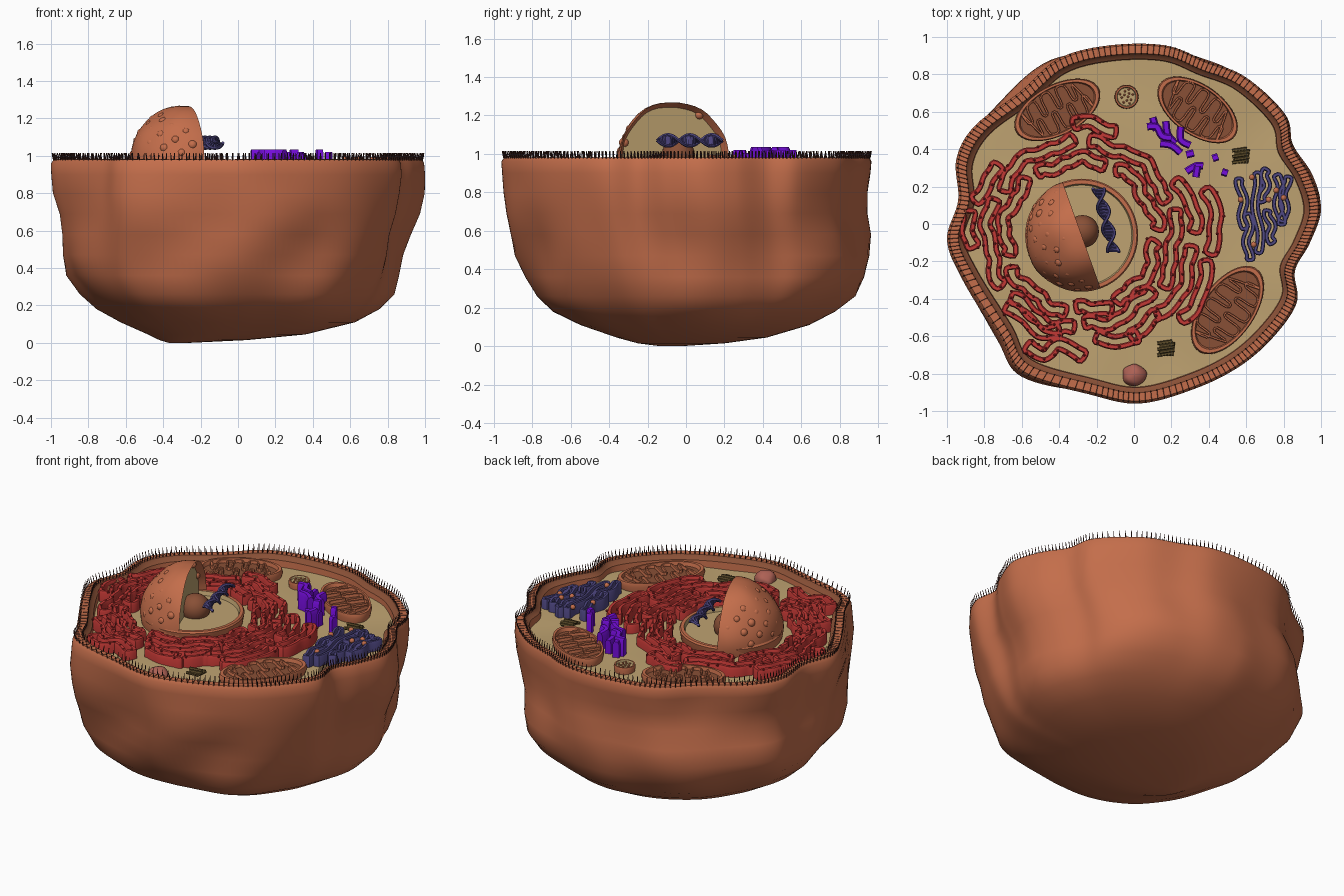
import bpy, bmesh, random
from math import sin, cos, pi, radians, atan2, sqrt
from mathutils import Vector, Matrix, noise

random.seed(4)
old = bpy.data.objects.get("Cube")
if old:
    bpy.data.objects.remove(old, do_unlink=True)


def material(name, r, g, b):
    m = bpy.data.materials.new(name)
    m.use_nodes = True
    m.diffuse_color = (r, g, b, 1)
    m.node_tree.nodes["Principled BSDF"].inputs["Base Color"].default_value = (r, g, b, 1)
    return m


ORANGE = material("membrane orange", .55, .155, .07)
TAN = material("cytoplasm tan", .52, .365, .165)
RED = material("reticulum red", .54, .04, .035)
DARK_RED = material("ribosome dark red", .3, .018, .018)
BROWN = material("inner brown", .25, .08, .037)
VIOLET = material("vivid violet", .18, .004, .72)
BLUE = material("slate blue", .08, .065, .23)
DARK = material("lipid dark", .07, .022, .016)
PINK = material("dusty pink", .42, .12, .09)
OLIVE = material("dark olive", .12, .08, .025)
FLOOR = .915


# ---- helpers ----
def finish(name, bm, *mats, angle=40):
    bmesh.ops.recalc_face_normals(bm, faces=bm.faces)
    me = bpy.data.meshes.new(name)
    bm.to_mesh(me)
    bm.free()
    for m in mats:
        me.materials.append(m)
    me.shade_smooth()
    me.set_sharp_from_angle(angle=radians(angle))
    bpy.context.scene.collection.objects.link(bpy.data.objects.new(name, me))


def add(bm, rows, mat=0, ring=False, loop=True, caps=True):
    """Skin a list of point rows with quads."""
    vs = [[bm.verts.new(p) for p in r] for r in rows]
    if caps and not ring:
        bm.faces.new(vs[0])
        bm.faces.new(vs[-1]).material_index = mat[-1] if isinstance(mat, list) else mat
    if ring:
        vs.append(vs[0])
    n = len(vs[0])
    for i, (a, b) in enumerate(zip(vs, vs[1:])):
        for j in range(n if loop else n - 1):
            k = (j + 1) % n
            f = bm.faces.new((a[j], a[k], b[k], b[j]))
            f.material_index = mat[i] if isinstance(mat, list) else mat


def circle(n):
    return [(cos(2 * pi * k / n), sin(2 * pi * k / n)) for k in range(n)]


def smooth(pts, steps, closed=False):
    """Catmull-Rom curve through the points."""
    p = [Vector(q).to_3d() for q in pts]
    n = len(p)
    at = (lambda i: p[i % n]) if closed else (lambda i: p[max(0, min(n - 1, i))])
    out = []
    for i in range(n if closed else n - 1):
        a, b, c, d = (at(i + k) for k in (-1, 0, 1, 2))
        for s in range(steps):
            t = s / steps
            out.append(.5 * (2 * b + (c - a) * t + (2 * a - 5 * b + 4 * c - d) * t * t
                             + (3 * b - a - 3 * c + d) * t ** 3))
    return out if closed else out + [p[-1]]


def normals(path, closed):
    n, out = len(path), []
    for i in range(n):
        a = path[(i - 1) % n] if closed else path[max(0, i - 1)]
        b = path[(i + 1) % n] if closed else path[min(n - 1, i + 1)]
        t = b - a
        out.append(Vector((-t.y, t.x, 0)).normalized())
    return out


def wall(bm, path, w, z0, z1, closed=True):
    """Upright strip with a rounded top edge."""
    prof = ((-w, z0), (-w, z1 - w), (-w * .6, z1), (w * .6, z1), (w, z1 - w), (w, z0))
    add(bm, [[(p.x + n.x * o, p.y + n.y * o, z) for o, z in prof]
             for p, n in zip(path, normals(path, closed))], ring=closed)


def sausage(spine, w):
    """Closed outline around a spine."""
    ns = normals(spine, False)
    side = [p + n * w for p, n in zip(spine, ns)]
    back = [p - n * w for p, n in zip(spine, ns)][::-1]
    return smooth(side + back, 3, True)


def tube(bm, path, r, sides=6):
    rows = []
    for i, p in enumerate(path):
        t = (path[min(i + 1, len(path) - 1)] - path[max(i - 1, 0)]).normalized()
        u = (t.orthogonal() if abs(t.z) > .95 else t.cross(Vector((0, 0, 1)))).normalized()
        v = t.cross(u)
        rows.append([p + (u * c + v * s) * r for c, s in circle(sides)])
    add(bm, rows)


def ball(bm, pos, r, sub=1, squash=1):
    m = Matrix.Translation(pos) @ Matrix.Diagonal((1, 1, squash, 1))
    bmesh.ops.create_icosphere(bm, subdivisions=sub, radius=r, matrix=m)


# ---- cell body: wavy rim flowing down into a rounded lumpy base ----
outline = smooth([(1, .08), (.94, -.1), (.86, -.25), (.87, -.42), (.75, -.6), (.57, -.76),
                  (.33, -.88), (.03, -.96), (-.24, -.91), (-.6, -.8), (-.72, -.6), (-.92, -.28),
                  (-1, -.08), (-.94, .13), (-.95, .35), (-.85, .53), (-.61, .71), (-.4, .89),
                  (-.13, .96), (.17, .96), (.38, .88), (.6, .79), (.81, .59), (.85, .42),
                  (.95, .26)], 9, True)
rows = []
# height, left, right, front, back, roundness
for z, xl, xr, yf, yb, k in ((0, -.37, -.26, -.13, -.03, 1), (.015, -.42, .05, -.25, .2, 1),
                             (.045, -.48, .36, -.36, .42, 1), (.11, -.62, .62, -.55, .64, .9),
                             (.18, -.74, .74, -.7, .77, .8), (.26, -.83, .82, -.79, .87, .7),
                             (.36, -.91, .87, -.83, .93, .6), (.47, -.94, .91, -.87, .96, .5),
                             (.58, -.935, .93, -.9, .955, .4), (.69, -.93, .96, -.93, .94, .28),
                             (.8, -.965, .985, -.945, .945, .1), (.9, -.99, 1, -.96, .955, 0),
                             (.96, -1, .995, -.965, .96, 0)):
    row = []
    for p in outline:
        q = Vector((p.x, p.y / .965))
        a = atan2(q.y, q.x)
        q = q.lerp(Vector((cos(a), sin(a))), k)
        fade = min(1, 4 * z) * min(1, max(0, .9 - z) * 3)
        lump = 1 + .07 * noise.noise(Vector((q.x * 2, q.y * 2, z * 3))) * fade
        lump += .065 * max(0, cos(a - 3.75)) ** 6 * sin(pi * z) * (z < .95)
        row.append(((xl + xr) / 2 + (xr - xl) / 2 * q.x * lump,
                    (yf + yb) / 2 + (yb - yf) / 2 * q.y * lump, z))
    rows.append(row)
base = len(rows)
for s, z in ((.985, .98), (.94, .98), (.93, .965), (.91, .955), (.905, FLOOR - .02)):
    rows.append([(p.x * s, p.y * s, z) for p in outline])
bm = bmesh.new()
add(bm, rows, [0] * (base + 1) + [1, 1, 0], caps=False)
bm.verts.ensure_lookup_table()
bm.faces.new(bm.verts[:len(outline)])
finish("cell_membrane", bm, ORANGE, BROWN, angle=50)

bm = bmesh.new()
add(bm, [[(p.x * s, p.y * s, FLOOR + .015 * noise.noise(p * s * 3)) for p in outline]
         for s in (.915, .8, .65, .5, .3, .1, .002)], caps=False)
finish("cytoplasm_floor", bm, TAN)

# ---- double row of lipid spikes around the rim ----
bm = bmesh.new()
for p in outline:
    ends = []
    for s, lean in ((.985, .008), (.943, -.005)):
        ends.append(Vector((p.x * s, p.y * s, .9805)))
        rows = []
        for z, r in ((.975, .0035), (.995, .0035), (1.015, .0018)):
            c = ends[-1] + p.normalized() * lean * (z - .975) * 30
            rows.append([(c.x + r * x, c.y + r * y, z) for x, y in circle(4)])
        add(bm, rows)
    tube(bm, ends, .0014, sides=4)
finish("rim_lipids", bm, DARK)

# ---- nucleus: shallow bowl below, half dome above ----
C = Vector((-.28, -.06, .97))
cut_dir = Vector((.94, .336, 0))
bm = bmesh.new()
add(bm, [[(C.x + c * r, C.y + s * r, z) for c, s in circle(64)]
         for r, z in ((.24, .8), (.29, .9), (.302, .97), (.295, .98), (.275, .98), (.268, .955))],
    [0, 0, 0, 0, 1])
finish("nucleus_bowl", bm, ORANGE, TAN)

bm = bmesh.new()
bmesh.ops.create_uvsphere(bm, u_segments=48, v_segments=24, radius=.3, matrix=Matrix.Translation(C))
for v in bm.verts:
    v.co += (v.co - C) * .05 * noise.noise(v.co * 6)
for co, no in ((C - Vector((0, 0, .07)), (0, 0, -1)), (C, cut_dir)):
    res = bmesh.ops.bisect_plane(bm, geom=bm.verts[:] + bm.edges[:] + bm.faces[:],
                                 plane_co=co, plane_no=no, clear_outer=True)
    edges = [e for e in res["geom_cut"] if isinstance(e, bmesh.types.BMEdge)]
    cap = bmesh.ops.contextual_create(bm, geom=edges)["faces"]
bmesh.ops.recalc_face_normals(bm, faces=bm.faces)
bmesh.ops.inset_region(bm, faces=cap, thickness=.025, depth=-.04)
for f in cap:
    f.material_index = 1
finish("nucleus_dome", bm, ORANGE, TAN)

bm = bmesh.new()
for i in range(84):
    z = 1 - (i + .5) / 84
    a = i * 2.39996
    d = Vector((sqrt(1 - z * z) * cos(a), sqrt(1 - z * z) * sin(a), z))
    if d.dot(cut_dir) < -.12:
        ball(bm, C + d * .28, random.uniform(.022, .027), sub=2)
finish("nuclear_pores", bm, ORANGE)
bm = bmesh.new()
ball(bm, C + Vector((.005, .02, .02)), .088, sub=3)
finish("nucleolus", bm, BROWN)

# ---- twisted strand above the bowl ----
bm = bmesh.new()
left, right = [], []
for i in range(41):
    t = i / 40
    c = Vector((-.19 + .08 * t, .19 - .34 * t, 1.07))
    o = Vector((cos(t * 3 * pi), 0, sin(t * 3 * pi))) * .03
    left.append(c + o)
    right.append(c - o)
    if i % 2:
        tube(bm, [c + o, c - o], .007, sides=4)
tube(bm, left, .009)
tube(bm, right, .009)
add(bm, list(zip(left, right)), loop=False, caps=False)
finish("genetic_strand", bm, BLUE)

# ---- folded red reticulum with ribosomes ----
spines = [smooth(s, 3) for s in (
    ((-.57, -.65), (-.48, -.7), (-.4, -.64), (-.27, -.71)),
    ((-.68, -.44), (-.58, -.5), (-.5, -.58), (-.4, -.57)),
    ((-.2, -.6), (-.1, -.63), (.02, -.6)))]
for r, a0, a1 in ((.4, 72, 125), (.4, 5, 62), (.4, -62, -5), (.41, 135, 195), (.41, 205, 258),
                  (.4, 266, 292), (.5, 95, 150), (.5, 158, 212), (.5, 222, 265), (.48, 272, 322),
                  (.5, -32, 15), (.5, 22, 85), (.59, 72, 94), (.59, 140, 162), (.6, 168, 186),
                  (.6, 296, 314), (.6, -46, -6), (.6, 2, 30), (.7, -40, -12), (.71, -8, 20)):
    n = max(5, int((a1 - a0) / 5))
    spine = []
    for i in range(n + 1):
        a = radians(a0 + (a1 - a0) * i / n)
        q = r + .016 * sin(9 * a) + .008 * sin(23 * a + r * 40)
        spine.append(Vector((C.x + q * cos(a), C.y + q * sin(a), 0)))
    spines.append(spine)
bm, dots = bmesh.new(), bmesh.new()
for spine in spines:
    path = sausage(spine, .028)
    wall(bm, path, .015, FLOOR - .02, .978)
    for p in path[::4]:
        ball(dots, (p.x + random.uniform(-.012, .012), p.y + random.uniform(-.012, .012), .974), .009)
finish("rough_reticulum", bm, RED)
finish("ribosomes", dots, DARK_RED)


# ---- mitochondria: oval dishes with a finger-folded inner wall ----
def mitochondrion(name, x, y, length, width, turn):
    bm = bmesh.new()
    place = Matrix.Translation((x, y, 0)) @ Matrix.Rotation(radians(turn), 4, "Z")
    add(bm, [[place @ Vector((c * length * s, d * width * s, z)) for c, d in circle(48)]
             for s, z in ((.9, FLOOR - .04), (1, .945), (.97, .968), (.89, .968), (.86, .945), (.3, .945))],
        [0, 0, 0, 0, 1])
    folds = []
    for side in (1, -1):
        for k in range(4):
            u = -.63 + .36 * k
            for du, h in ((-.08, .76), (-.05, .08), (.05, .08), (.08, .76)):
                reach = sqrt(1 - (u + du) ** 2) * h
                folds.append(((u + du) * length * side, reach * width * side))
    path = [place @ p for p in smooth(folds, 3, True)]
    wall(bm, path, .006, .93, .962)
    finish(name, bm, ORANGE, BROWN)


mitochondrion("mitochondrion_back_right", -.41, .61, .25, .135, 28)
mitochondrion("mitochondrion_back_left", .34, .61, .245, .135, -35)
mitochondrion("mitochondrion_front_left", .5, -.46, .27, .145, 55)

# ---- violet smooth reticulum ----
bm = bmesh.new()
for i, pts in enumerate((((.07, .52), (.12, .52), (.15, .47), (.2, .46)), ((.1, .57), (.12, .5)),
                         ((.17, .55), (.18, .48), (.22, .43)), ((.14, .43), (.2, .42), (.25, .38)),
                         ((.25, .52), (.25, .45), (.3, .42)), ((.28, .28), (.33, .31), (.37, .31)),
                         ((.28, .37), (.32, .38)), ((.33, .25), (.34, .31)), ((.13, .5), (.21, .42)),
                         ((.42, .35), (.45, .36)), ((.47, .28), (.5, .27)))):
    wall(bm, smooth(pts, 4), .02, FLOOR - .02, 1.035 - .015 * (i % 3), closed=False)
finish("smooth_reticulum", bm, VIOLET)

# ---- stacked blue folds with vesicles ----
bm = bmesh.new()
for x, y0, y1, lean in ((.57, .24, -.02, .02), (.61, .05, -.19, 0), (.65, .27, -.15, .02),
                        (.71, .29, .12, -.02), (.72, .07, -.1, .02), (.77, .26, 0, .01),
                        (.815, .25, .02, -.02)):
    spine = [Vector((x + lean * t + .012 * sin(t * 9 + x * 40), y0 + (y1 - y0) * t, 0))
             for t in (i / 8 for i in range(9))]
    wall(bm, sausage(spine, .016), .011, FLOOR - .02, .982)
finish("stacked_folds", bm, BLUE)
bm = bmesh.new()
for x, y in ((.63, .25), (.72, .13), (.76, .18), (.57, .13), (.64, -.11), (.8, .14)):
    ball(bm, (x, y, .98), .016, sub=2)
finish("vesicles", bm, ORANGE)

# ---- small rod bundles ----
for name, x, y in (("rod_bundle_back", .57, .36), ("rod_bundle_front", .17, -.67)):
    bm = bmesh.new()
    for i in range(5):
        o = (i - 2) * .016
        z = .95 - abs(o) / 2
        tube(bm, [Vector((x - .045 + .012 * (i % 2), y + o, z)),
                  Vector((x + .035 + .012 * (i % 2), y + o + .012, z))], .009)
        tube(bm, [Vector((x + o, y - .036, .935)), Vector((x + o + .01, y + .04, .935))], .008)
    finish(name, bm, OLIVE)

# ---- round bodies ----
bm = bmesh.new()
ball(bm, (0, -.81, .925), .062, sub=3, squash=.8)
for v in bm.verts:
    v.co += .015 * noise.noise_vector(v.co * 14)
finish("lysosome", bm, PINK)
bm = bmesh.new()
add(bm, [[(-.04 + c * r, .68 + s * r, z) for c, s in circle(32)]
         for r, z in ((.055, FLOOR - .03), (.064, .945), (.06, .96), (.052, .96), (.048, .95))],
    [0, 0, 0, 1])
for i in range(12):
    a, r = i * 2.4, .042 * sqrt((i + .5) / 12)
    ball(bm, (-.04 + r * cos(a), .68 + r * sin(a), .952), .007)
finish("peroxisome", bm, ORANGE, TAN)
